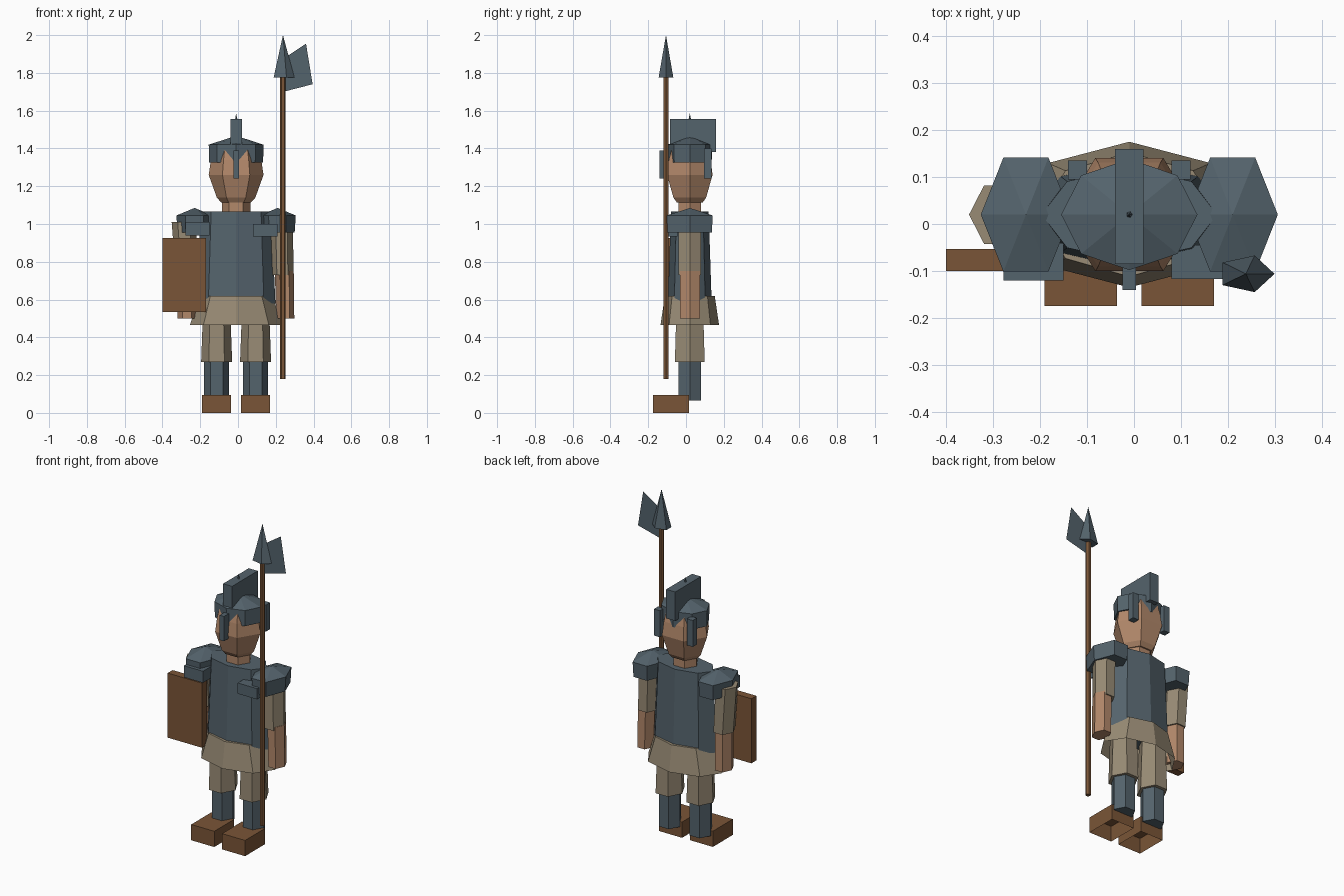
import bpy, bmesh, math

if "Cube" in bpy.data.objects:
    bpy.data.objects.remove(bpy.data.objects["Cube"])

CX, CY = -0.01, 0.02  # body axis


def material(name, rgb):
    m = bpy.data.materials.new(name)
    lin = [((c / 255 + 0.055) / 1.055) ** 2.4 for c in rgb]
    m.diffuse_color = (*lin, 1)
    m.use_nodes = True
    m.node_tree.nodes["Principled BSDF"].inputs["Base Color"].default_value = m.diffuse_color
    return m


STEEL = material("steel", (84, 99, 108))
WOOD = material("brown", (122, 85, 55))
SKIN = material("skin", (178, 136, 106))
CLOTH = material("cloth", (152, 139, 117))


def finish(name, bm, mat):
    bmesh.ops.remove_doubles(bm, verts=bm.verts, dist=1e-5)
    me = bpy.data.meshes.new(name)
    bm.to_mesh(me)
    bm.free()
    me.materials.append(mat)
    ob = bpy.data.objects.new(name, me)
    bpy.context.collection.objects.link(ob)
    return ob


def loft(name, mat, sides, rings, bottom=True):
    """Rings of (x, y, z, rx, ry), listed upward; radius 0 makes a point."""
    bm = bmesh.new()
    loops = []
    for x, y, z, rx, ry in rings:
        if rx == 0:
            loops.append([bm.verts.new((x, y, z))] * sides)
            continue
        angles = [2 * math.pi * i / sides for i in range(sides)]
        loops.append([bm.verts.new((x + rx * math.cos(a), y + ry * math.sin(a), z))
                      for a in angles])
    for lo, hi in zip(loops, loops[1:]):
        for i in range(sides):
            j = (i + 1) % sides
            quad = [lo[i], lo[j], hi[j], hi[i]]
            bm.faces.new(quad[:3] if hi[i] is hi[j] else quad)
    if bottom:
        bm.faces.new(loops[0][::-1])
    if rings[-1][3]:
        bm.faces.new(loops[-1])
    return finish(name, bm, mat)


def box(name, mat, x, y, z, bottom=True):
    bm = bmesh.new()
    bmesh.ops.create_cube(bm, size=1)
    for v in bm.verts:
        v.co = [r[0] if c < 0 else r[1] for c, r in zip(v.co, (x, y, z))]
    if not bottom:
        low = [f for f in bm.faces if f.normal.z < -0.5]
        bmesh.ops.delete(bm, geom=low, context='FACES_ONLY')
    return finish(name, bm, mat)


# Torso armour and tunic skirt
loft("torso_armour", STEEL, 8, [(CX, CY, 0.58, 0.208, 0.116),
                                (CX, CY, 1.065, 0.187, 0.1)])
loft("tunic_skirt", CLOTH, 8, [(CX, CY, 0.465, 0.245, 0.155),
                               (CX, CY, 0.62, 0.192, 0.132)], bottom=False)

# Neck and head
loft("neck", SKIN, 6, [(CX, CY, 1.05, 0.075, 0.07), (CX, CY, 1.15, 0.075, 0.07)])
loft("head", SKIN, 6, [(CX, CY, 1.115, 0.08, 0.08), (CX, CY, 1.14, 0.102, 0.1),
                       (CX, CY, 1.26, 0.145, 0.139), (CX, CY, 1.34, 0.133, 0.128),
                       (CX, CY, 1.4, 0.12, 0.11)])

# Helmet with crest, spike, nose guard and neck guards
loft("helmet", STEEL, 8, [(CX, CY, 1.325, 0.143, 0.116), (CX, CY, 1.42, 0.145, 0.118),
                          (CX, CY, 1.467, 0, 0)])
box("helmet_crest", STEEL, (-0.04, 0.02), (-0.085, 0.16), (1.38, 1.555))
loft("helmet_spike", STEEL, 5, [(CX, CY, 1.54, 0.01, 0.01), (CX, CY, 1.585, 0, 0)])
box("nose_guard", STEEL, (-0.025, 0.004), (-0.14, -0.085), (1.24, 1.39))

for s, side in ((-1, "left"), (1, "right")):
    # Legs and boots
    x = CX + s * 0.103
    loft(f"{side}_shin", STEEL, 6, [(x, CY, 0.065, 0.066, 0.069),
                                    (x, CY, 0.33, 0.066, 0.069)])
    loft(f"{side}_thigh", CLOTH, 6, [(x, CY, 0.27, 0.082, 0.091),
                                     (x, CY, 0.6, 0.07, 0.08)])
    box(f"{side}_boot", WOOD, (x - 0.077, x + 0.077), (-0.175, 0.015), (0, 0.095),
        bottom=False)
    # Shoulder guards
    x = CX + s * 0.22
    loft(f"{side}_shoulder_guard", STEEL, 6, [(x, CY, 0.955, 0.09, 0.135),
                                              (x, CY, 1.045, 0.096, 0.14),
                                              (x, CY, 1.085, 0, 0)])
    # Neck guard plates at the back of the helmet
    x = CX + s * 0.11
    box(f"{side}_neck_guard", STEEL, (x - 0.02, x + 0.02), (0.095, 0.135), (1.24, 1.4))

# Arms
loft("right_upper_arm", CLOTH, 6, [(0.235, CY, 0.73, 0.058, 0.069),
                                   (0.23, CY, 1.0, 0.062, 0.069)])
loft("right_forearm", SKIN, 6, [(0.25, CY, 0.5, 0.048, 0.061),
                                (0.245, CY, 0.75, 0.05, 0.061)])
loft("left_upper_arm", CLOTH, 6, [(-0.27, CY, 0.73, 0.06, 0.07),
                                  (-0.287, CY, 1.01, 0.064, 0.072)])
loft("left_forearm", SKIN, 6, [(-0.27, CY, 0.5, 0.05, 0.061),
                               (-0.27, CY, 0.75, 0.05, 0.061)])

# Straps in front of the shoulders
box("left_shoulder_strap", STEEL, (-0.278, -0.15), (-0.12, -0.04), (0.94, 1.01))
box("right_shoulder_strap", STEEL, (0.08, 0.21), (-0.117, -0.045), (0.935, 1.0))

# Shield
box("shield", WOOD, (-0.4, -0.17), (-0.1, -0.053), (0.535, 0.925))

# Polearm: shaft, pointed head and thin axe blade
PX, PY = 0.238, -0.106
loft("spear_shaft", WOOD, 6, [(PX, PY, 0.18, 0.0145, 0.0155),
                              (PX, PY, 1.8, 0.0145, 0.0155)])
loft("spear_head", STEEL, 5, [(PX, PY, 1.775, 0.061, 0.041), (PX, PY, 2.0, 0, 0)])
bm = bmesh.new()
bm.faces.new([bm.verts.new((x, PY, z)) for x, z in
              ((0.24, 1.7), (0.395, 1.74), (0.36, 1.955), (0.24, 1.875))])
finish("axe_blade", bm, STEEL)
